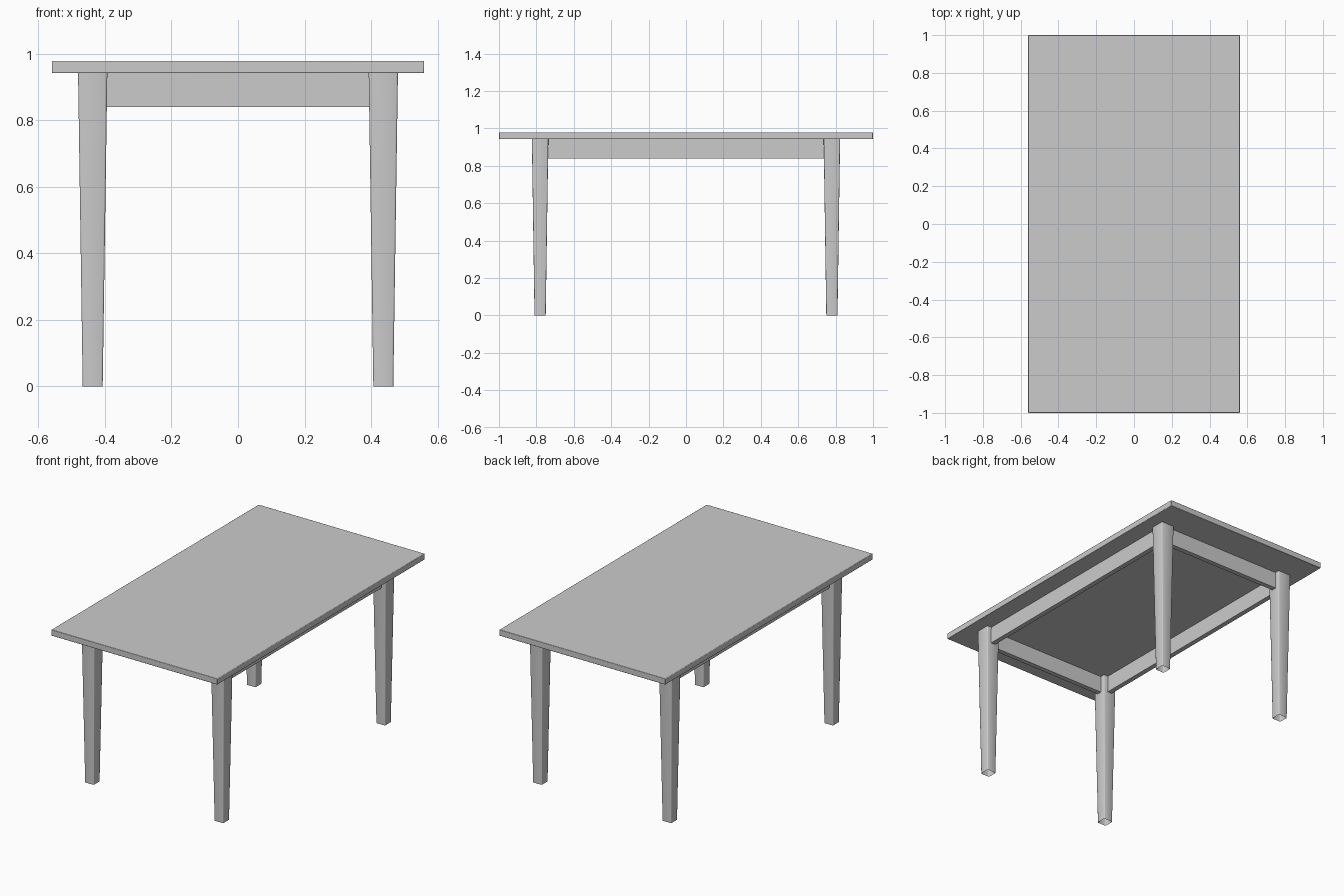
import bpy, bmesh
from mathutils import Vector

cube = bpy.data.objects.get("Cube")
if cube:
    bpy.data.objects.remove(cube, do_unlink=True)

grey = bpy.data.materials.new("light_grey")
grey.use_nodes = True
colour = (0.6, 0.6, 0.6, 1)
grey.diffuse_color = colour
grey.node_tree.nodes["Principled BSDF"].inputs["Base Color"].default_value = colour


def finish(name, bm):
    mesh = bpy.data.meshes.new(name)
    bm.to_mesh(mesh)
    bm.free()
    mesh.materials.append(grey)
    obj = bpy.data.objects.new(name, mesh)
    bpy.context.collection.objects.link(obj)
    return obj


def smooth(obj):
    bpy.ops.object.select_all(action='DESELECT')
    obj.select_set(True)
    bpy.context.view_layer.objects.active = obj
    bpy.ops.object.shade_smooth_by_angle(angle=0.8)


def box(name, size, centre):
    bm = bmesh.new()
    bmesh.ops.create_cube(bm, size=1)
    bmesh.ops.scale(bm, vec=size, verts=bm.verts)
    bmesh.ops.translate(bm, vec=centre, verts=bm.verts)
    return finish(name, bm)


def leg(name, x, y):
    """Tapered square leg with softened corners, hollow at its foot."""
    height, top, foot = 0.943, 0.088, 0.06
    bm = bmesh.new()
    bmesh.ops.create_cube(bm, size=1)
    for v in bm.verts:
        width = top if v.co.z > 0 else foot
        v.co = Vector((x + v.co.x * width, y + v.co.y * width,
                       (v.co.z + 0.5) * height))
    corners = [e for e in bm.edges
               if abs(e.verts[0].co.z - e.verts[1].co.z) > 0.5]
    bmesh.ops.bevel(bm, geom=corners, offset=0.005, segments=2,
                    profile=0.5, affect='EDGES')
    bm.normal_update()
    ends = [f for f in bm.faces if f.normal.z < -0.9]
    bmesh.ops.delete(bm, geom=ends, context='FACES_ONLY')
    smooth(finish(name, bm))


# Table top with a fine softened edge
top = box("table_top", (1.12, 2.0, 0.037), (0, 0, 0.9605))
bevel = top.modifiers.new("soft_edge", 'BEVEL')
bevel.width = 0.003
bevel.segments = 2
smooth(top)

# Legs
LEG_X, LEG_Y = 0.437, 0.78
for side, sx in (("left", 1), ("right", -1)):
    for end, sy in (("front", -1), ("back", 1)):
        leg(f"{end}_{side}_leg", sx * LEG_X, sy * LEG_Y)

# Aprons between the legs
for name, s in (("left", 1), ("right", -1)):
    box(f"{name}_apron", (0.03, 2 * LEG_Y - 0.05, 0.103),
        (s * LEG_X, 0, 0.8915))
for name, s in (("front", -1), ("back", 1)):
    box(f"{name}_apron", (2 * LEG_X - 0.05, 0.03, 0.103),
        (0, s * LEG_Y, 0.8915))
